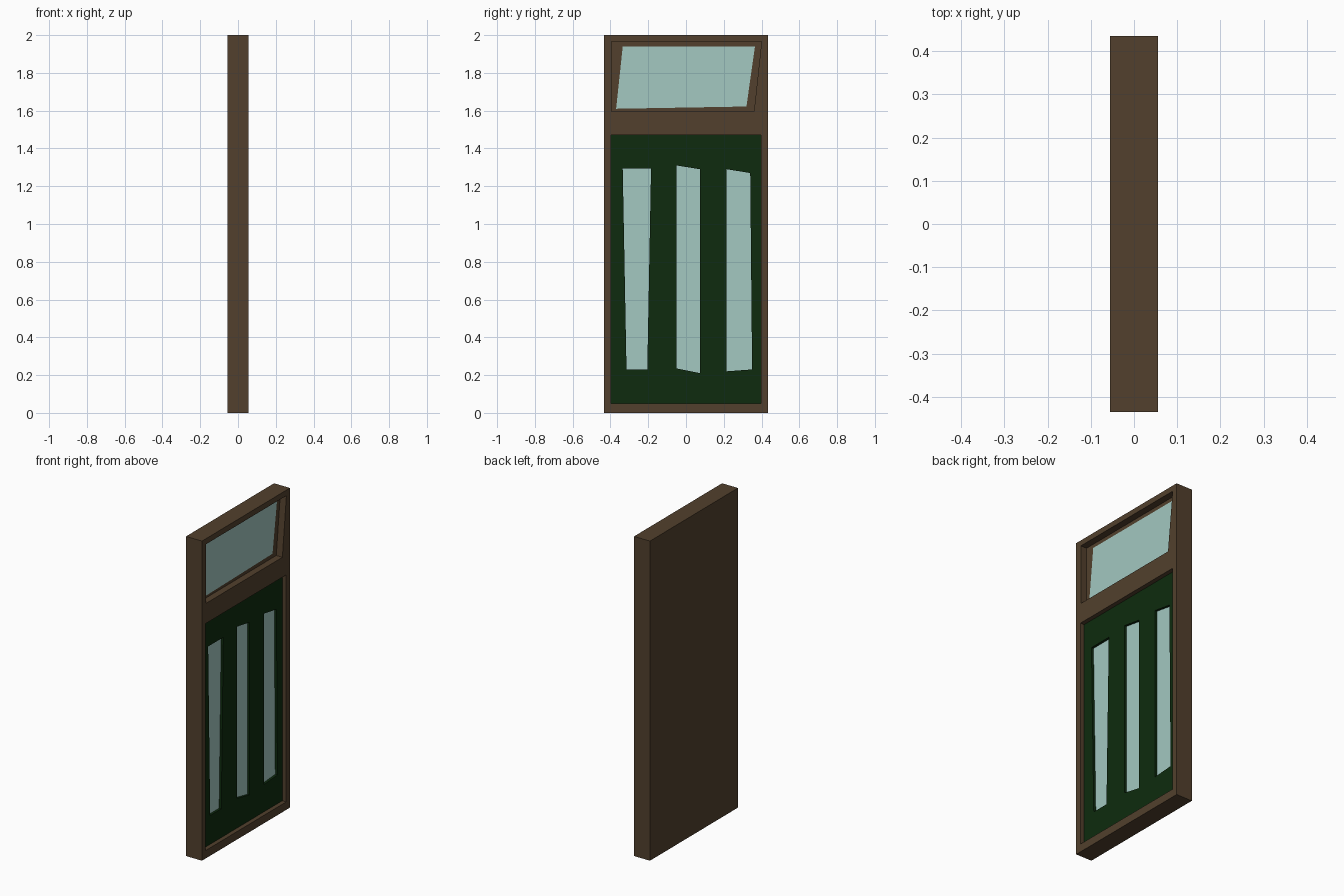
import bpy, bmesh

cube = bpy.data.objects.get("Cube")
if cube:
    bpy.data.objects.remove(cube, do_unlink=True)


def material(name, rgb):
    m = bpy.data.materials.new(name)
    m.use_nodes = True
    m.diffuse_color = (*rgb, 1)
    m.node_tree.nodes["Principled BSDF"].inputs["Base Color"].default_value = (*rgb, 1)
    return m


wood = material("brown wood", (0.084, 0.051, 0.026))
green = material("dark green paint", (0.0044, 0.024, 0.0044))
glass = material("pale glass", (0.366, 0.578, 0.533))


def prism(name, outline, x0, x1, mat):
    """Extrude a (y, z) outline along x."""
    bm = bmesh.new()
    face = bm.faces.new([bm.verts.new((x0, y, z)) for y, z in outline])
    side = bmesh.ops.extrude_face_region(bm, geom=[face])["geom"]
    verts = [v for v in side if isinstance(v, bmesh.types.BMVert)]
    bmesh.ops.translate(bm, verts=verts, vec=(x1 - x0, 0, 0))
    bmesh.ops.recalc_face_normals(bm, faces=bm.faces)
    me = bpy.data.meshes.new(name)
    bm.to_mesh(me)
    bm.free()
    me.materials.append(mat)
    ob = bpy.data.objects.new(name, me)
    bpy.context.collection.objects.link(ob)
    return ob


def rect(y0, y1, z0, z1):
    return [(y0, z0), (y1, z0), (y1, z1), (y0, z1)]


def cut(ob, outline, x0, x1):
    """Cut a pocket or hole of the given outline, then drop the cutter."""
    cutter = prism("cutter", outline, x0, x1, ob.data.materials[0])
    cutter.hide_render = True
    mod = ob.modifiers.new("cut", 'BOOLEAN')
    mod.object, mod.operation, mod.solver = cutter, 'DIFFERENCE', 'EXACT'
    bpy.context.view_layer.objects.active = ob
    bpy.ops.object.modifier_apply(modifier=mod.name)
    bpy.data.objects.remove(cutter, do_unlink=True)


FRONT, DOOR, PANE, RIM = 0.055, 0.028, 0.013, 0.013

# Frame with a door pocket and a skewed transom pocket
frame = prism("door_frame", rect(-0.435, 0.435, 0, 2), -FRONT, FRONT, wood)
doorway = rect(-0.398, 0.398, 0.05, 1.47)
transom = [(-0.395, 1.595), (0.36, 1.595), (0.40, 1.965), (-0.395, 1.965)]
cut(frame, doorway, 0, 0.1)
cut(frame, transom, RIM, 0.1)

# Transom pane
prism("transom_glass", [(-0.37, 1.61), (0.32, 1.622), (0.365, 1.94), (-0.335, 1.94)],
      RIM - 0.003, RIM + 0.002, glass)

# Door leaf with three uneven tall windows
door = prism("door_leaf", doorway, 0, DOOR, green)
windows = {
    "right": [(-0.315, 0.23), (-0.205, 0.23), (-0.185, 1.295), (-0.335, 1.295)],
    "middle": [(-0.05, 0.235), (0.075, 0.21), (0.075, 1.29), (-0.05, 1.31)],
    "left": [(0.215, 0.22), (0.35, 0.23), (0.34, 1.27), (0.215, 1.29)],
}
for side, outline in windows.items():
    cut(door, outline, PANE - 0.005, 0.1)
    prism(side + "_window_glass", outline, PANE - 0.006, PANE, glass)
